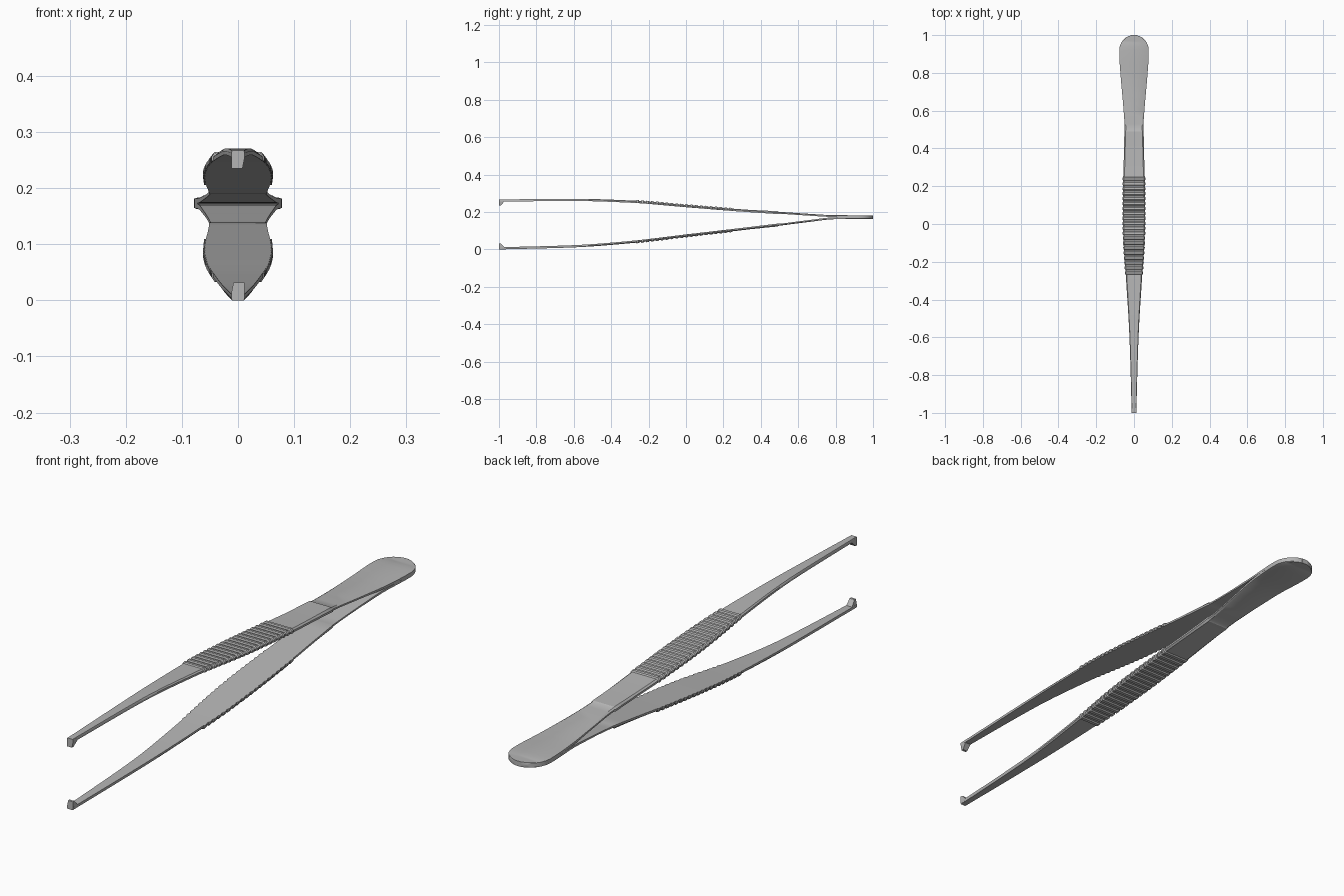
import bpy, bmesh, math

if "Cube" in bpy.data.objects:
    bpy.data.objects.remove(bpy.data.objects["Cube"])


def interp(pts, x):
    """Smooth (cubic Hermite, overshoot-free) curve through a few points."""
    n = len(pts)
    d = [(pts[i+1][1] - pts[i][1]) / (pts[i+1][0] - pts[i][0]) for i in range(n - 1)]
    m = [d[0]] + [0 if a * b <= 0 else 2 * a * b / (a + b) for a, b in zip(d, d[1:])] + [d[-1]]
    x = min(max(x, pts[0][0]), pts[-1][0])
    i = next(k for k in range(n - 1) if x <= pts[k+1][0])
    h = pts[i+1][0] - pts[i][0]
    t = (x - pts[i][0]) / h
    return ((2*t**3 - 3*t**2 + 1) * pts[i][1] + (t**3 - 2*t**2 + t) * h * m[i]
            + (-2*t**3 + 3*t**2) * pts[i+1][1] + (t**3 - t**2) * h * m[i+1])


# Outer height of each arm, half width and thickness along y
UPPER = [(-1, .267), (-.6, .271), (-.3, .262), (0, .238), (.25, .218), (.5, .201), (.65, .191), (.8, .183), (1, .1825)]
LOWER = [(-1, .0), (-.6, .011), (-.3, .033), (0, .068), (.25, .097), (.5, .127), (.65, .146), (.8, .162), (1, .1635)]
WIDTH = [(-1, .012), (-.6, .024), (-.28, .043), (-.1, .055), (.05, .059), (.25, .057), (.4, .052), (.5, .049),
         (.6, .055), (.8, .072), (.9, .078), (.92, .078)]
THICK = [(-1, .0115), (.25, .0125), (.49, .0125), (.5, .01), (.8, .01), (1, .01)]
# How far up the side the edge bevel starts: soft on the arms, square at the end
SIDE = [(-1, .6), (.6, .6), (.8, .85), (1, .85)]

RIDGES, START, PITCH = 20, -.268, .0262
CAP = .92
STEP = .493

steel = bpy.data.materials.new("steel")
steel.diffuse_color = (.46, .46, .46, 1)
steel.use_nodes = True
steel.node_tree.nodes["Principled BSDF"].inputs["Base Color"].default_value = steel.diffuse_color


def stations():
    """(y, ridge height) pairs from tip to rounded end."""
    out = [(-1 + i * .73 / 16, 0) for i in range(16)]
    for i in range(RIDGES):
        y = START + i * PITCH
        out += [(y, 0), (y + .004, .004), (y + .015, .004), (y + .019, 0)]
    # small raised shoulder that ends where the plain handle begins
    out += [(y, 0) for y in (.29, .34)]
    out += [(.40, .001), (.45, .002), (STEP - .002, .003), (STEP + .003, 0)]
    out += [(y, 0) for y in (.53, .56, .6, .64, .68, .72, .76, .8, .84, .88)]
    out += [(CAP + (1 - CAP) * math.sin(math.radians(a)), 0) for a in (0, 15, 30, 42, 54, 64, 73, 81, 87, 90)]
    return out


def finish(name, bm, angle=30):
    bmesh.ops.recalc_face_normals(bm, faces=bm.faces)
    me = bpy.data.meshes.new(name)
    bm.to_mesh(me)
    bm.free()
    me.materials.append(steel)
    ob = bpy.data.objects.new(name, me)
    bpy.context.collection.objects.link(ob)
    bpy.ops.object.select_all(action='DESELECT')
    ob.select_set(True)
    bpy.context.view_layer.objects.active = ob
    bpy.ops.object.shade_smooth_by_angle(angle=math.radians(angle))
    return ob


def loft(bm, rings):
    vs = [[bm.verts.new(p) for p in r] for r in rings]
    n = len(vs[0])
    for a, b in zip(vs, vs[1:]):
        for i in range(n):
            bm.faces.new((a[i], a[(i+1) % n], b[(i+1) % n], b[i]))
    bm.faces.new(vs[0])
    bm.faces.new(vs[-1])


def arm(name, curve, s):
    bm = bmesh.new()
    rings = []
    for y, ridge in stations():
        w = interp(WIDTH, y) + ridge * .8
        if y > CAP:
            w = max(.012, .078 * math.sqrt(max(0, 1 - ((y - CAP) / (1 - CAP))**2)))
        t = interp(THICK, y)
        zo = interp(curve, y)
        zi = zo - s * t
        top = zo + s * ridge
        side = zi + s * t * interp(SIDE, y)
        k = .88 if y < .7 else .95
        rings.append([(-w, y, zi), (w, y, zi), (w, y, side), (w * k, y, top),
                      (-w * k, y, top), (-w, y, side)])
    loft(bm, rings)
    return finish(name, bm)


def tooth(name, z, s):
    # Inward hook at the tip, slightly skewed so the two interlock
    bm = bmesh.new()
    a, m, b = z - s * .002, z - s * .012, z - s * .032
    k = s * .002
    loft(bm, [
        [(-.012, -1, a), (.012, -1, a), (.012, -.972, a), (-.012, -.972, a)],
        [(-.012, -1, m), (.012, -1, m), (.012, -.972, m), (-.012, -.972, m)],
        [(-.010 - k, -1, b), (.010 - k, -1, b), (.010 - k, -.991, b), (-.010 - k, -.991, b)],
    ])
    return finish(name, bm)


# Two sprung arms joined at the rounded end, with tip teeth
for label, curve, s in (("upper", UPPER, 1), ("lower", LOWER, -1)):
    arm(label + "_arm", curve, s)
    tooth(label + "_tip_tooth", curve[0][1], s)
